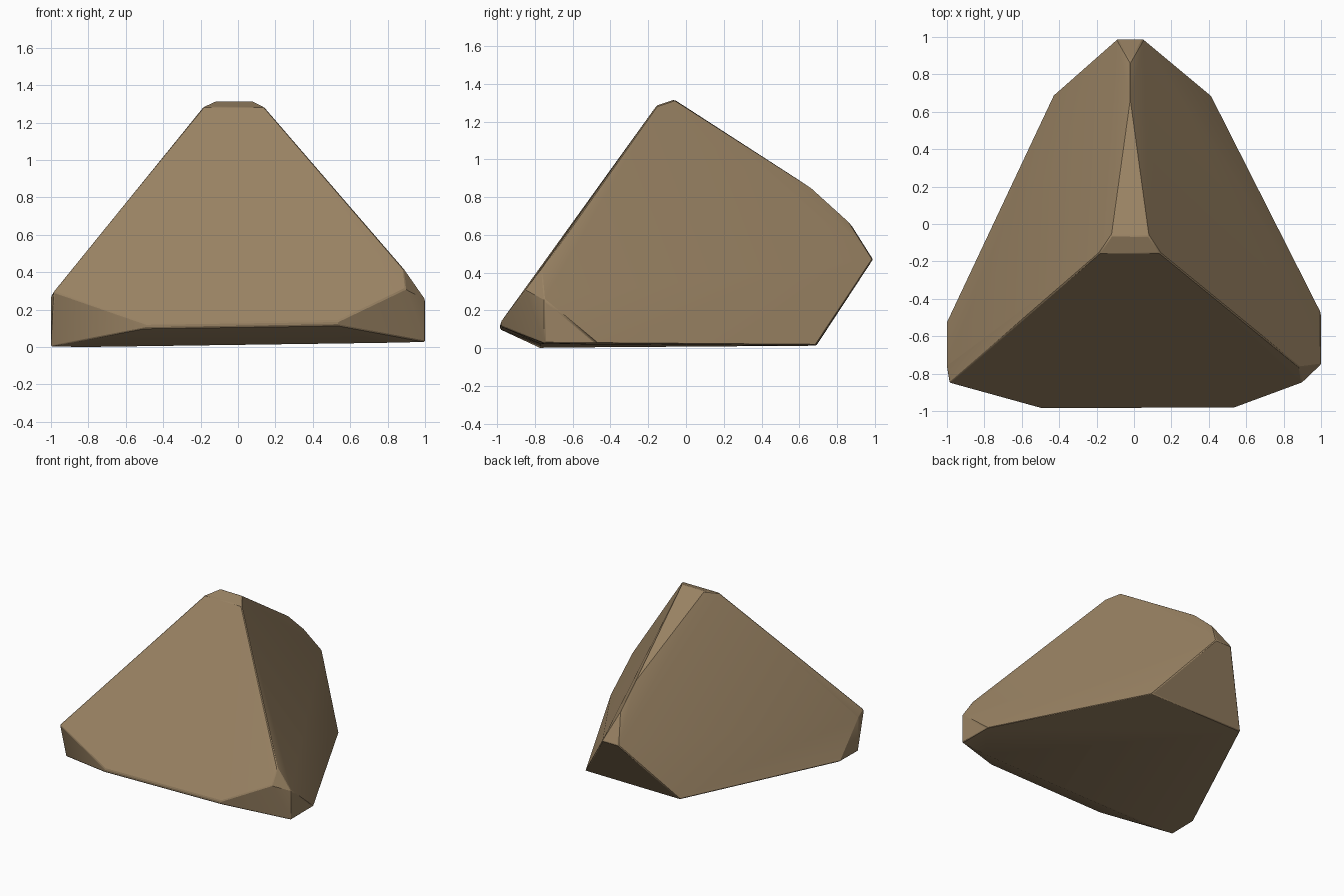
import bpy, bmesh, math

if "Cube" in bpy.data.objects:
    bpy.data.objects.remove(bpy.data.objects["Cube"])

# Corner points of the chipped boulder, grouped by region
top_chip = [(-0.12, -0.06, 1.315), (0.08, -0.065, 1.315),
            (-0.185, -0.155, 1.285), (0.14, -0.155, 1.285)]
back_ridge = [(-0.02, 0.66, 0.85), (-0.02, 0.87, 0.66),
              (-0.09, 0.99, 0.47), (0.05, 0.99, 0.47)]
back_foot = [(-0.43, 0.69, 0.013), (0.41, 0.69, 0.018)]
front_lip = [(-0.49, -0.985, 0.125), (0.54, -0.98, 0.14),
             (-0.49, -0.985, 0.10), (0.53, -0.98, 0.115)]
left_corner = [(-0.985, -0.85, 0.295), (-0.82, -0.77, 0.0), (-1, -0.75, 0.003),
               (-1, -0.76, 0.27), (-1, -0.52, 0.006)]
right_corner = [(0.885, -0.765, 0.42), (0.895, -0.85, 0.31), (1, -0.75, 0.255),
                (1, -0.75, 0.027), (1, -0.475, 0.027), (0.77, -0.77, 0.022)]

# Boulder: convex hull around the corners
bm = bmesh.new()
for p in top_chip + back_ridge + back_foot + front_lip + left_corner + right_corner:
    bm.verts.new(p)
hull = bmesh.ops.convex_hull(bm, input=bm.verts[:])
loose = [v for v in bm.verts if not v.link_faces]
bmesh.ops.delete(bm, geom=loose, context='VERTS')
bmesh.ops.dissolve_limit(bm, angle_limit=math.radians(2), verts=bm.verts[:], edges=bm.edges[:])
bmesh.ops.recalc_face_normals(bm, faces=bm.faces[:])
mesh = bpy.data.meshes.new("boulder")
bm.to_mesh(mesh)
bm.free()
boulder = bpy.data.objects.new("boulder", mesh)
bpy.context.collection.objects.link(boulder)

# Single tan stone colour
stone = bpy.data.materials.new("tan stone")
stone.diffuse_color = (0.32, 0.225, 0.125, 1)
stone.use_nodes = True
stone.node_tree.nodes["Principled BSDF"].inputs["Base Color"].default_value = stone.diffuse_color
mesh.materials.append(stone)

# Slightly worn edges, smooth across shallow creases
bevel = boulder.modifiers.new("worn_edges", 'BEVEL')
bevel.width = 0.006
bevel.segments = 1
bevel.limit_method = 'ANGLE'
bevel.angle_limit = math.radians(35)
bpy.context.view_layer.objects.active = boulder
boulder.select_set(True)
bpy.ops.object.shade_smooth_by_angle(angle=math.radians(25))
